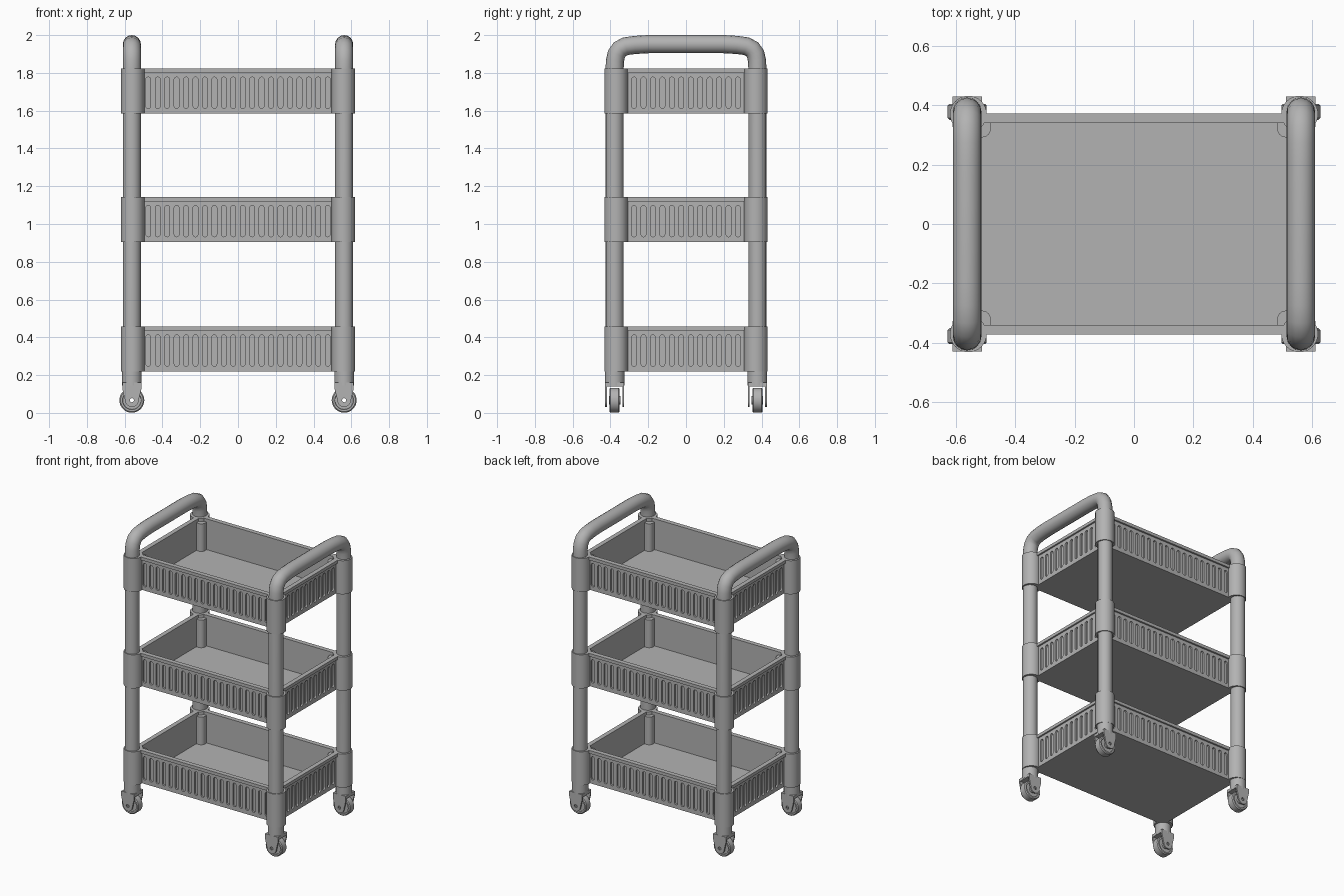
import bpy, bmesh, math
from mathutils import Matrix, Vector

if "Cube" in bpy.data.objects:
    bpy.data.objects.remove(bpy.data.objects["Cube"])

POST_X, POST_Y = 0.562, 0.378
TRAY_Z = (0.22, 0.905, 1.585)
TRAY_H = 0.237
CORNERS = [(sx, sy) for sx in (-1, 1) for sy in (-1, 1)]

grey = bpy.data.materials.new("grey plastic")
grey.use_nodes = True
colour = (0.45, 0.45, 0.45, 1)
grey.diffuse_color = colour
grey.node_tree.nodes["Principled BSDF"].inputs["Base Color"].default_value = colour


def add_box(bm, x, y, z):
    """Box from three (low, high) ranges."""
    size = [b - a for a, b in (x, y, z)]
    mid = [(a + b) / 2 for a, b in (x, y, z)]
    bmesh.ops.create_cube(bm, size=1, matrix=Matrix.Translation(mid) @ Matrix.Diagonal((*size, 1)))


def add_prism(bm, points, depth):
    """Closed outline extruded along the depth vector."""
    face = bm.faces.new([bm.verts.new(p) for p in points])
    out = bmesh.ops.extrude_face_region(bm, geom=[face], use_keep_orig=True)
    verts = [g for g in out["geom"] if isinstance(g, bmesh.types.BMVert)]
    bmesh.ops.translate(bm, verts=verts, vec=depth)


def arc(cx, cz, r, start, end, n):
    return [(cx + r * math.cos(math.radians(start + (end - start) * i / n)),
             cz + r * math.sin(math.radians(start + (end - start) * i / n))) for i in range(n + 1)]


def finish(name, bm, smooth=True):
    bmesh.ops.recalc_face_normals(bm, faces=bm.faces)
    mesh = bpy.data.meshes.new(name)
    bm.to_mesh(mesh)
    bm.free()
    mesh.materials.append(grey)
    obj = bpy.data.objects.new(name, mesh)
    bpy.context.collection.objects.link(obj)
    if smooth:
        shade(obj)
    return obj


def shade(obj):
    bpy.ops.object.select_all(action='DESELECT')
    obj.select_set(True)
    bpy.context.view_layer.objects.active = obj
    bpy.ops.object.shade_smooth_by_angle(angle=math.radians(35))


def bake(obj):
    """Replace the object's mesh by its modified result."""
    bpy.context.view_layer.update()
    deps = bpy.context.evaluated_depsgraph_get()
    mesh = bpy.data.meshes.new_from_object(obj.evaluated_get(deps))
    obj.modifiers.clear()
    obj.data = mesh
    shade(obj)


def cut(obj, bm):
    cutter = finish("cutter", bm, False)
    cutter.hide_render = True
    mod = obj.modifiers.new("cut", 'BOOLEAN')
    mod.operation, mod.solver, mod.object = 'DIFFERENCE', 'EXACT', cutter
    bake(obj)
    bpy.data.objects.remove(cutter)


def place(obj, name, loc):
    dup = obj.copy()
    dup.name = name
    dup.location = loc
    bpy.context.collection.objects.link(dup)


def cylinder(bm, r, z0, z1, x=0, y=0, n=32):
    bmesh.ops.create_cone(bm, cap_ends=True, segments=n, radius1=r, radius2=r, depth=z1 - z0,
                          matrix=Matrix.Translation((x, y, (z0 + z1) / 2)))


# Tray shell: hollow box with slotted outer walls
WX, WY, LIP = 0.551, 0.361, 0.022
IX, IY = 0.53, 0.34
bm = bmesh.new()
add_box(bm, (-WX, WX), (-WY, WY), (0, TRAY_H - LIP))
tray = finish("tray", bm, False)

bm = bmesh.new()
add_box(bm, (-IX, IX), (-IY, IY), (0.02, 0.3))
SLOT, PITCH, LOW, HIGH = 0.013, 0.05, 0.04, 0.18
outline = arc(0, HIGH, SLOT, 0, 180, 6) + arc(0, LOW, SLOT, 180, 360, 6)
for side in (-1, 1):
    for i in range(20):
        u = (i - 9.5) * PITCH
        add_prism(bm, [(u + a, side * (WY - 0.012), z) for a, z in outline], (0, side * 0.03, 0))
    for i in range(12):
        u = (i - 5.5) * PITCH
        add_prism(bm, [(side * (WX - 0.012), u + a, z) for a, z in outline], (side * 0.03, 0, 0))
cut(tray, bm)

# Tray rim: wider lip around the top
bm = bmesh.new()
add_box(bm, (-0.562, 0.562), (-0.373, 0.373), (TRAY_H - LIP, TRAY_H))
rim = finish("tray_rim", bm, False)
bm = bmesh.new()
add_box(bm, (-IX, IX), (-IY, IY), (0, 0.3))
cut(rim, bm)

# Corner fittings: outer collars and rounded inner pillars
bm = bmesh.new()
for sx, sy in CORNERS:
    cylinder(bm, 0.062, 0, TRAY_H, sx * 0.558, sy * 0.37)
collars = finish("tray_collars", bm)
bm = bmesh.new()
for sx, sy in CORNERS:
    px, py, r = 0.511, 0.32, 0.028
    pts = [(0.54, py - r)] + arc(px, py, r, 270, 180, 8) + [(px - r, 0.35), (0.54, 0.35)]
    add_prism(bm, [(sx * x, sy * y, 0.01) for x, y in pts], (0, 0, TRAY_H - LIP - 0.01))
pillars = finish("tray_inner_pillars", bm)

for part in (tray, rim, collars, pillars):
    base = part.name
    for level, z in zip(("middle", "top"), TRAY_Z[1:]):
        place(part, level + "_" + base, (0, 0, z))
    part.location.z = TRAY_Z[0]
    part.name = "bottom_" + base

# Side frames: two posts joined by a bent handle
bend = [(0.378, 0.15), (0.378, 1.82), (0.376, 1.865), (0.368, 1.9), (0.35, 1.926),
        (0.32, 1.941), (0.27, 1.948), (0.2, 1.952)]
path = [(-y, z) for y, z in bend] + bend[::-1]
for sx, side in ((-1, "right"), (1, "left")):
    curve = bpy.data.curves.new("frame_path", 'CURVE')
    curve.dimensions = '3D'
    curve.bevel_depth, curve.bevel_resolution = 0.048, 6
    curve.use_fill_caps = True
    spline = curve.splines.new('POLY')
    spline.points.add(len(path) - 1)
    for point, (y, z) in zip(spline.points, path):
        point.co = (sx * POST_X, y, z, 1)
    temp = bpy.data.objects.new("frame_path", curve)
    bpy.context.collection.objects.link(temp)
    bpy.context.view_layer.update()
    deps = bpy.context.evaluated_depsgraph_get()
    mesh = bpy.data.meshes.new_from_object(temp.evaluated_get(deps))
    bpy.data.objects.remove(temp)
    mesh.materials.clear()
    mesh.materials.append(grey)
    frame = bpy.data.objects.new(side + "_post_and_handle", mesh)
    bpy.context.collection.objects.link(frame)
    shade(frame)

# Caster fork: tapered arch with an axle hole
AXLE = 0.067
bm = bmesh.new()
side_shape = [(0.05, 0.16), (0.05, 0.125)] + arc(0, AXLE, 0.036, 0, -180, 12) + [(-0.05, 0.125), (-0.05, 0.16)]
add_prism(bm, [(x, -0.051, z) for x, z in side_shape], (0, 0.102, 0))
fork = finish("caster_fork", bm, False)
bm = bmesh.new()
add_box(bm, (-0.1, 0.1), (-0.041, 0.041), (0, 0.14))
cut(fork, bm)
bm = bmesh.new()
hole = arc(0, AXLE, 0.011, 0, 345, 15)
add_prism(bm, [(x, -0.1, z) for x, z in hole], (0, 0.2, 0))
cut(fork, bm)

# Leg socket above the fork
bm = bmesh.new()
cylinder(bm, 0.052, 0.145, 0.225)
socket = finish("leg_socket", bm)

# Caster wheel: turned ring with a recessed hub
bm = bmesh.new()
profile = [(0.011, 0.03), (0.022, 0.03), (0.022, 0.019), (0.048, 0.019), (0.05, 0.027), (0.06, 0.027), (0.066, 0.021)]
profile += [(r, -y) for r, y in profile[::-1]]
verts = [bm.verts.new((r, y, 0)) for r, y in profile]
edges = [bm.edges.new((verts[i - 1], v)) for i, v in enumerate(verts)]
bmesh.ops.spin(bm, geom=verts + edges, cent=(0, 0, 0), axis=(0, 1, 0), angle=math.tau, steps=32)
bmesh.ops.remove_doubles(bm, verts=bm.verts, dist=0.0005)
bmesh.ops.translate(bm, verts=bm.verts, vec=(0, 0, AXLE))
wheel = finish("caster_wheel", bm)

for part in (fork, socket, wheel):
    base = part.name
    for sx, sy in CORNERS:
        where = ("front_" if sy < 0 else "back_") + ("left_" if sx > 0 else "right_")
        place(part, where + base, (sx * POST_X, sy * POST_Y, 0))
    bpy.data.objects.remove(part)
